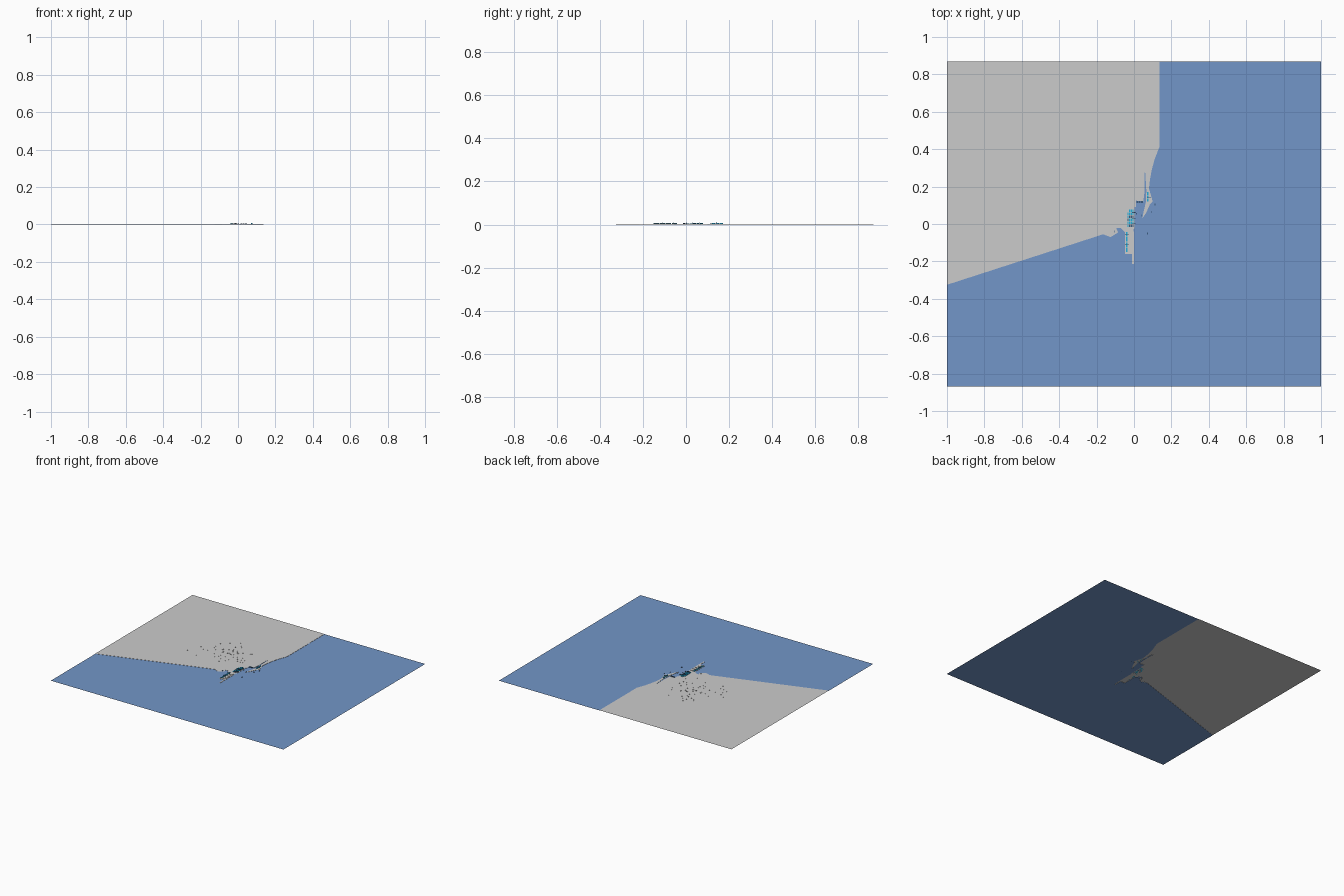
import bpy, bmesh, random

if "Cube" in bpy.data.objects:
    bpy.data.objects.remove(bpy.data.objects["Cube"])
random.seed(4)
LAND_Z = 0.0015


def mat(name, c):
    m = bpy.data.materials.new(name)
    m.diffuse_color = (*c, 1)
    m.use_nodes = True
    m.node_tree.nodes["Principled BSDF"].inputs["Base Color"].default_value = m.diffuse_color
    return m


WATER = mat("water_blue", (0.17, 0.305, 0.58))
TEAL = mat("teal", (0.015, 0.42, 0.72))
NAVY = mat("navy", (0.04, 0.1, 0.2))


def finish(name, bm, m=None):
    me = bpy.data.meshes.new(name)
    bm.to_mesh(me)
    bm.free()
    ob = bpy.data.objects.new(name, me)
    bpy.context.collection.objects.link(ob)
    if m:
        me.materials.append(m)
    return ob


def sheet(name, pts, z, m=None):
    bm = bmesh.new()
    f = bm.faces.new([bm.verts.new((x, y, z)) for x, y in pts])
    f.normal_update()
    if f.normal.z < 0:
        f.normal_flip()
    bmesh.ops.triangulate(bm, faces=[f])
    return finish(name, bm, m)


def boxes(name, items, m=None):
    # each item: x0, x1, y0, y1, z0, z1
    bm = bmesh.new()
    for x0, x1, y0, y1, z0, z1 in items:
        vs = bmesh.ops.create_cube(bm, size=1)["verts"]
        for v in vs:
            v.co = (x1 if v.co.x > 0 else x0, y1 if v.co.y > 0 else y0,
                    z1 if v.co.z > 0 else z0)
    return finish(name, bm, m)


# Coastline from the north edge, round the inlet and harbour pier, to the west edge
coast = [(.135, .87), (.135, .41), (.11, .345), (.095, .29), (.085, .235), (.08, .19),
         (.1, .12), (.085, .105), (.065, .06), (.045, .03), (.05, .06), (.064, .12),
         (.066, .18), (.06, .275), (.055, .275), (.057, .18), (.05, .12), (.012, .125),
         (.012, .09), (.004, .09), (.004, -.02), (-.003, -.03), (0, -.05), (0, -.215),
         (-.01, -.215), (-.01, -.16), (-.048, -.16), (-.048, -.045), (-.07, -.022),
         (-.095, -.022), (-.085, -.045), (-.125, -.07), (-.165, -.055), (-1, -.325)]
sheet("land", coast + [(-1, .87)], LAND_Z)
sheet("water", coast + [(-1, -.87), (1, -.87), (1, .87)], 0, WATER)

# Quay wall along the shore
bm = bmesh.new()
lo = [bm.verts.new((x, y, 0)) for x, y in coast]
hi = [bm.verts.new((x, y, LAND_Z)) for x, y in coast]
for i in range(len(coast) - 1):
    bm.faces.new((lo[i + 1], lo[i], hi[i], hi[i + 1]))
finish("quay_wall", bm)

# Container yard rows
rows = []
for i in range(4):
    for j in range(6):
        x, y = -.036 + i * .009, -.015 + j * .016
        if i > 0 or j < 5:
            rows.append((x, x + .0065, y, y + .013, LAND_Z, random.choice((.004, .005, .007))))
boxes("yard_containers", rows[::3] + rows[1::3], TEAL)
boxes("yard_containers_dark", rows[2::3], NAVY)

# Pier sheds, east quay sheds and small inner harbour blocks
boxes("pier_roof_strip", [(-.044, -.036, -.15 + i * .028, -.126 + i * .028, LAND_Z, .006)
                          for i in range(4)], TEAL)
boxes("pier_sheds", [(-.03, -.006, -.15 + i * .028, -.128 + i * .028, LAND_Z, .004)
                     for i in range(4)])
boxes("east_quay_sheds", [(.07, .078, .12 + i * .018, .135 + i * .018, LAND_Z, .007)
                          for i in range(3)], TEAL)
boxes("north_quay_sheds", [(.014 + i * .012, .023 + i * .012, .112, .122, LAND_Z, .005)
                           for i in range(3)], NAVY)

# Gantry cranes: two legs with a beam over the quay
cranes = []
for x, y in [(-.008, 0), (-.008, .03), (-.008, .06), (-.044, -.06), (-.044, -.11), (.074, .14)]:
    cranes += [(x, x + .002, y, y + .003, LAND_Z, .008), (x + .008, x + .01, y, y + .003, LAND_Z, .008),
               (x - .004, x + .016, y, y + .003, .007, .0085)]
boxes("gantry_cranes", cranes, NAVY)

# Moored boats
boxes("boats", [(x, x + .004, y, y + .01, 0, .003) for x, y in
                [(.07, -.055), (.11, .1), (.04, .04), (.09, .06), (-.105, -.045), (.012, .05)]], NAVY)

# Scattered town blocks inland
town = []
for _ in range(110):
    x, y = random.gauss(-.2, .13), random.gauss(.19, .09)
    if -.62 < x < -.05 and y > .03:
        town.append((x, x + .004, y, y + .004, LAND_Z, LAND_Z + .002))
boxes("town_blocks", town)
